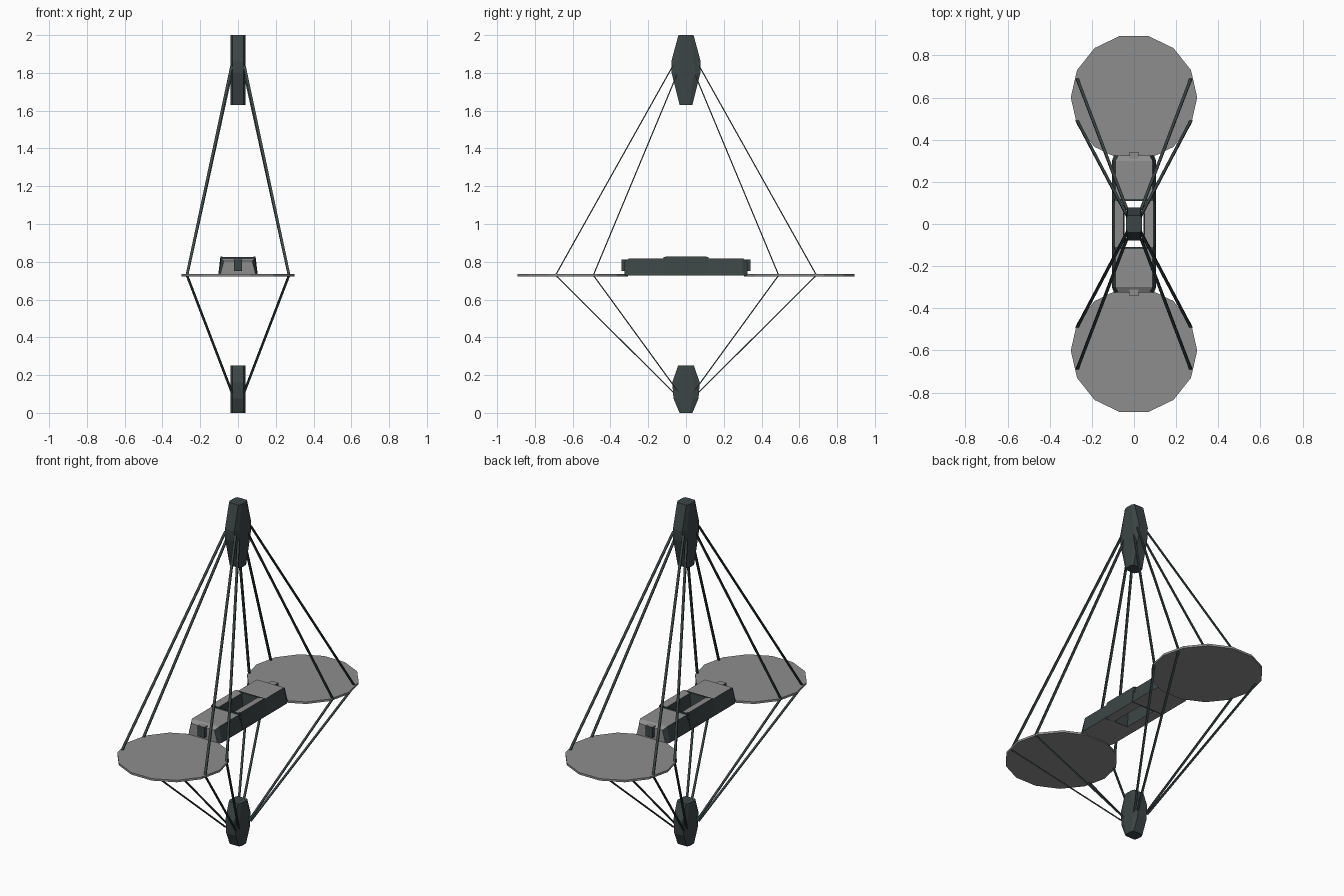
import bpy, bmesh, math
from mathutils import Vector

if "Cube" in bpy.data.objects:
    bpy.data.objects.remove(bpy.data.objects["Cube"])


def material(name, rgb):
    m = bpy.data.materials.new(name)
    m.diffuse_color = (*rgb, 1)
    m.use_nodes = True
    m.node_tree.nodes["Principled BSDF"].inputs["Base Color"].default_value = m.diffuse_color
    return m


DARK = material("dark slate", (0.046, 0.060, 0.060))
GREY = material("mid grey", (0.27, 0.27, 0.27))


def loft(name, rings, mats, rule=None):
    """Closed solid through a list of equal-length rings of points."""
    bm = bmesh.new()
    rows = [[bm.verts.new(p) for p in r] for r in rings]
    n = len(rows[0])
    for a, b in zip(rows, rows[1:]):
        for i in range(n):
            j = (i + 1) % n
            bm.faces.new((a[i], a[j], b[j], b[i]))
    bm.faces.new(rows[0][::-1])
    bm.faces.new(rows[-1])
    bmesh.ops.recalc_face_normals(bm, faces=bm.faces)
    bm.normal_update()
    if rule:
        for f in bm.faces:
            f.material_index = rule(f.normal)
    me = bpy.data.meshes.new(name)
    bm.to_mesh(me)
    bm.free()
    for m in mats:
        me.materials.append(m)
    ob = bpy.data.objects.new(name, me)
    bpy.context.collection.objects.link(ob)
    return ob


def pod(name, levels):
    """Chamfered capsule that widens along y; levels are (z, half depth)."""
    def ring(z, w):
        q = [(0.039, 0.55 * w), (0.03, w)]
        pts = q + [(-x, y) for x, y in q[::-1]]
        pts += [(-x, -y) for x, y in pts]
        return [(x, y, z) for x, y in pts]
    loft(name, [ring(z, w) for z, w in levels], [DARK])


def strut(name, a, b, wide=0.014, thin=0.006):
    """Flat strap, widest along x."""
    a, b = Vector(a), Vector(b)
    d = (b - a).normalized()
    u = Vector((1, 0, 0))
    u = (u - d * u.dot(d)).normalized()
    v = d.cross(u)
    u, v = u * wide / 2, v * thin / 2
    loft(name, [[p + u + v, p - u + v, p - u - v, p + u - v] for p in (a, b)], [DARK])


# Upper and lower pods
pod("upper_pod", [(1.63, 0.034), (1.80, 0.076), (1.86, 0.078), (2.0, 0.040)])
pod("lower_pod", [(0.0, 0.034), (0.075, 0.066), (0.16, 0.073), (0.25, 0.042)])

# Two thin 14-sided discs
for s, side in ((-1, "front"), (1, "back")):
    rings = [[(0.3 * math.cos(i * math.tau / 14), s * 0.6 + 0.3 * math.sin(i * math.tau / 14), z)
              for i in range(14)] for z in (0.723, 0.735)]
    loft(side + "_disc", rings, [GREY])


def paint(n):
    # sides dark, everything else grey
    return 0 if abs(n.x) > 0.7 else 1


def section(points, y):
    return [(x, y, z) for x, z in points]


# End modules of the body, with sloped sides and chamfered outer ends
low, top = 0.728, 0.818
for s, side in ((-1, "front"), (1, "back")):
    full = [(-0.105, low), (0.105, low), (0.088, top), (-0.088, top)]
    end = [(-0.095, low), (0.095, low), (0.075, top - 0.015), (-0.075, top - 0.015)]
    loft(side + "_module", [section(full, s * 0.11), section(full, s * 0.30),
                            section(end, s * 0.325)], [DARK, GREY], paint)
    # small docking block on the end
    blk = [(-0.022, 0.75), (0.022, 0.75), (0.022, 0.812), (-0.022, 0.812)]
    loft(side + "_docking_block", [section(blk, s * 0.30), section(blk, s * 0.342)],
         [DARK, GREY], lambda n: 1 if n.z > 0.5 else 0)
    # dark frame between module and centre
    bar = [(-0.1, low), (0.1, low), (0.092, 0.825), (-0.092, 0.825)]
    loft(side + "_frame", [section(bar, s * 0.108), section(bar, s * 0.118)], [DARK])

# Centre rails leaving an open slot
for s, side in ((-1, "left"), (1, "right")):
    rail = [(s * 0.045, low), (s * 0.105, low), (s * 0.093, 0.828), (s * 0.05, 0.822)]
    loft(side + "_rail", [section(rail, -0.108), section(rail, 0.108)],
         [DARK, GREY], lambda n: 1 if abs(n.z) > 0.5 else 0)

# Straps from the pods to the discs
for sx in (-1, 1):
    for sy in (-1, 1):
        for y, py, dz in ((0.69, 0.068, 0.0), (0.49, 0.040, 0.03)):
            strut("upper_strap", (sx * 0.27, sy * y, 0.73), (sx * 0.033, sy * py, 1.84 - dz))
            strut("lower_strap", (sx * 0.27, sy * y, 0.728), (sx * 0.033, sy * py, 0.11), 0.012, 0.006)
